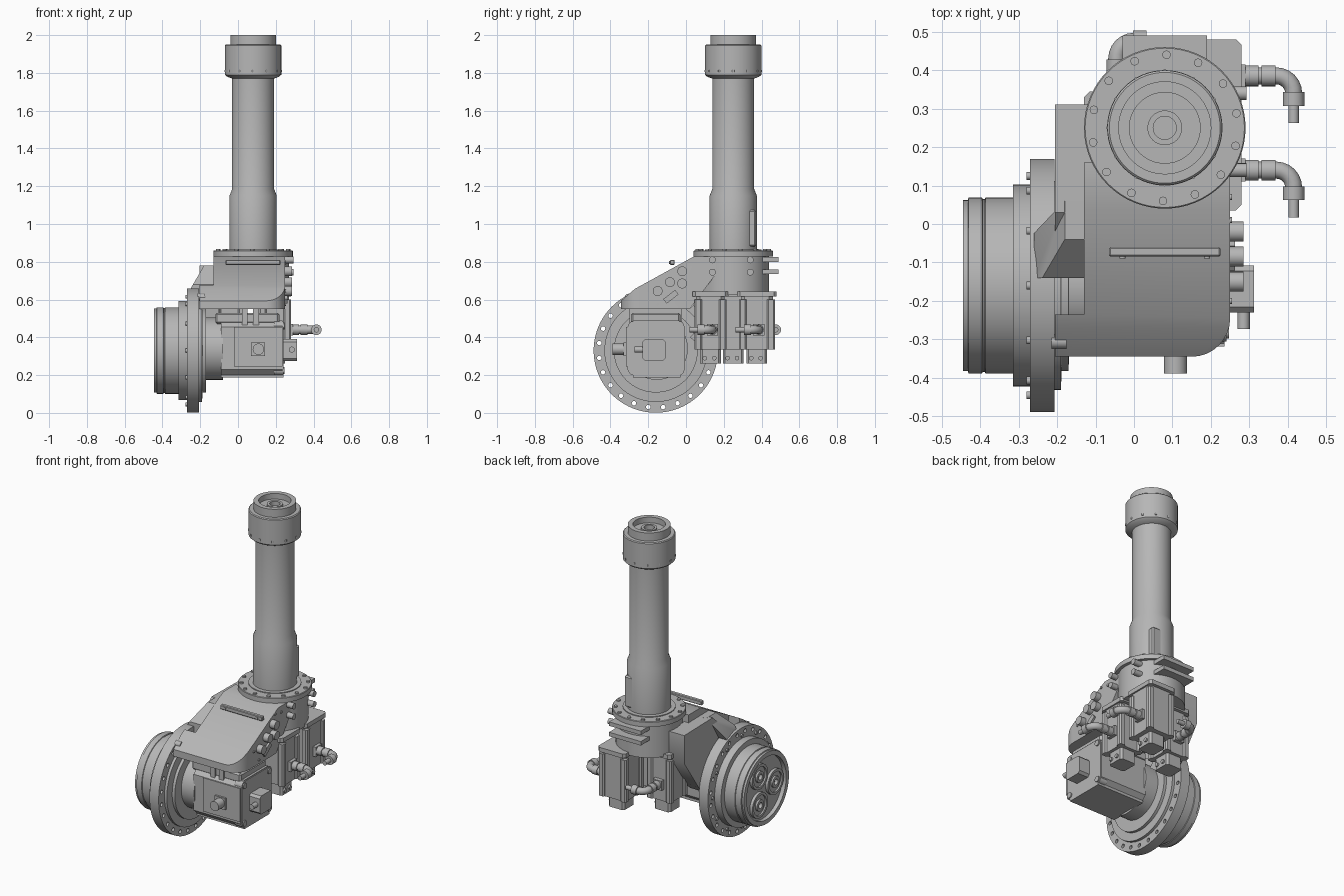
import bpy, bmesh
from math import pi, cos, sin, radians
from mathutils import Matrix, Vector

cube = bpy.data.objects.get("Cube")
if cube:
    bpy.data.objects.remove(cube, do_unlink=True)

GREY = (0.47, 0.47, 0.47, 1)
metal = bpy.data.materials.new("plain_grey_metal")
metal.use_nodes = True
metal.diffuse_color = GREY
metal.node_tree.nodes["Principled BSDF"].inputs["Base Color"].default_value = GREY


def finish(name, bm):
    bmesh.ops.recalc_face_normals(bm, faces=bm.faces)
    me = bpy.data.meshes.new(name)
    bm.to_mesh(me)
    bm.free()
    me.materials.append(metal)
    ob = bpy.data.objects.new(name, me)
    bpy.context.collection.objects.link(ob)
    smooth(ob)
    return ob


def smooth(ob):
    bpy.ops.object.select_all(action='DESELECT')
    ob.select_set(True)
    bpy.context.view_layer.objects.active = ob
    bpy.ops.object.shade_smooth_by_angle(angle=radians(35))


def box(name, lo, hi, bevel=0, axis=None, segments=1):
    """Box between two corners; bevels only edges along axis when given."""
    lo, hi = Vector(lo), Vector(hi)
    bm = bmesh.new()
    bmesh.ops.create_cube(bm, size=1, matrix=Matrix.Translation((lo + hi) / 2) @ Matrix.Diagonal((*(hi - lo), 1)))
    if bevel:
        edges = [e for e in bm.edges if axis is None or
                 abs((e.verts[0].co - e.verts[1].co)[axis]) > 1e-4]
        bmesh.ops.bevel(bm, geom=edges, offset=bevel, segments=segments, affect='EDGES', profile=0.5)
    return finish(name, bm)


def place(center, axis):
    turn = {'X': Matrix.Rotation(pi / 2, 4, 'Y'), 'Y': Matrix.Rotation(-pi / 2, 4, 'X'), 'Z': Matrix()}
    return Matrix.Translation(center) @ turn[axis]


def lathe(name, profile, matrix, steps=64):
    bm = bmesh.new()
    vs = [bm.verts.new((r, 0, h)) for r, h in profile]
    es = [bm.edges.new(p) for p in zip(vs, vs[1:])]
    bmesh.ops.spin(bm, geom=vs + es, cent=(0, 0, 0), axis=(0, 0, 1), angle=2 * pi, steps=steps)
    bmesh.ops.remove_doubles(bm, verts=bm.verts, dist=1e-5)
    bm.transform(matrix)
    return finish(name, bm)


def cylinders(name, centers, axis, radius, length, sides=16):
    """Row of equal cylinders, centred on the given points."""
    bm = bmesh.new()
    for c in centers:
        bmesh.ops.create_cone(bm, cap_ends=True, segments=sides, radius1=radius, radius2=radius,
                              depth=length, matrix=place(c, axis))
    return finish(name, bm)


def prism(name, points, axis, lo, hi, cuts=()):
    """Extruded outline, trimmed by planes given as (point, outward normal)."""
    bm = bmesh.new()
    vs = [bm.verts.new((lo, a, b) if axis == 'X' else (a, b, lo)) for a, b in points]
    face = bm.faces.new(vs)
    out = bmesh.ops.extrude_face_region(bm, geom=[face])
    step = Vector((hi - lo, 0, 0)) if axis == 'X' else Vector((0, 0, hi - lo))
    bmesh.ops.translate(bm, vec=step, verts=[g for g in out['geom'] if isinstance(g, bmesh.types.BMVert)])
    for co, no in cuts:
        cut = bmesh.ops.bisect_plane(bm, geom=bm.verts[:] + bm.edges[:] + bm.faces[:],
                                     plane_co=co, plane_no=no, clear_outer=True)
        edges = [g for g in cut['geom_cut'] if isinstance(g, bmesh.types.BMEdge)]
        bmesh.ops.contextual_create(bm, geom=edges)
    return finish(name, bm)


def ring(center, axis, radius, count, start=0.0):
    m = place(center, axis)
    return [m @ Vector((radius * cos(start + 2 * pi * i / count), radius * sin(start + 2 * pi * i / count), 0))
            for i in range(count)]


# Upright tube with collar and recessed top
CX, CY = 0.08, 0.25
lathe("upright_tube", [(0, 0.85), (0.125, 0.85), (0.125, 1.15), (0.111, 1.185), (0.111, 1.77), (0.138, 1.78),
      (0.149, 1.79), (0.149, 1.945), (0.144, 1.95), (0.121, 1.95), (0.121, 2.0), (0.092, 2.0), (0.092, 1.965),
      (0.045, 1.965), (0.045, 1.98), (0.03, 1.98), (0.03, 1.93), (0, 1.93)], place((CX, CY, 0), 'Z'))
cylinders("collar_screws", ring((CX, CY, 1.81), 'Z', 0.145, 12), 'Z', 0.007, 0.012)
box("tube_side_box", (0.085, 0.3, 0.88), (0.17, 0.37, 1.075), 0.008)

# Column housing and bolted flange
lathe("column_housing", [(0, 0.625), (0.19, 0.625), (0.19, 0.828), (0.21, 0.828), (0.21, 0.857), (0.207, 0.86),
      (0.15, 0.86), (0.15, 0.865), (0, 0.865)], place((CX, CY, 0), 'Z'))
cylinders("flange_bolts", ring((CX, CY, 0.862), 'Z', 0.19, 14, 0.2), 'Z', 0.011, 0.012)
for i, z in enumerate((0.735, 0.8)):
    box(f"back_plate_{i}", (-0.03, 0.38, z), (0.19, 0.49, z + 0.025))
cylinders("housing_side_studs", [(0.265, y, z) for y in (0.14, 0.34) for z in (0.745, 0.81)], 'X', 0.018, 0.055)

# Sloping arm body with a rounded front corner
corner = [(0.15 + 0.1 * sin(a), -0.245 - 0.1 * cos(a)) for a in (i * pi / 16 for i in range(9))]
outline = [(-0.205, -0.345)] + corner + [(0.25, 0.16), (-0.13, 0.16), (-0.13, -0.235), (-0.205, -0.235)]
prism("arm_body", outline, 'Z', 0.55, 0.827, [
    ((0, -0.07, 0.827), (0, -0.17, 0.2)),
    ((0, -0.27, 0.657), (0, -0.055, 0.1)),
    ((0, 0.02, 0.55), (0, 0.08, -0.06))])
box("arm_front_rail", (-0.065, -0.085, 0.783), (0.225, -0.06, 0.81), 0.004)
cylinders("rail_screws", [(x, -0.086, 0.797) for x in (-0.03, 0.19)], 'Y', 0.008, 0.008)
cylinders("arm_side_caps", [(0.262, -0.15, 0.645), (0.262, -0.085, 0.692), (0.262, -0.02, 0.75),
          (0.262, -0.02, 0.685)], 'X', 0.026, 0.046, 24)
cylinders("arm_corner_bolt", [(-0.195, -0.305, 0.612)], 'X', 0.019, 0.04)
cylinders("arm_side_screws", [(0.25, y, z) for y, z in ((-0.2, 0.645), (-0.15, 0.575), (0.01, 0.8), (0.07, 0.79))],
          'X', 0.008, 0.01)
clamp = box("arm_side_clamp", (0.245, -0.04, -0.015), (0.262, 0.04, 0.015))
clamp.matrix_world = Matrix.Translation((0, -0.08, 0.615)) @ Matrix.Rotation(radians(38), 4, 'X')

# Webs joining the column to the round mount
prism("side_web", [(0.31, 0.775), (0.03, 0.78), (-0.06, 0.7), (-0.02, 0.62), (0.06, 0.55), (0.07, 0.45),
                   (0.02, 0.4), (0.1, 0.34), (0.17, 0.4), (0.31, 0.6)], 'X', -0.205, -0.1)
prism("upper_web", [(0.06, 0.78), (-0.04, 0.78), (-0.14, 0.68), (-0.14, 0.6), (-0.05, 0.6)], 'X', -0.26, -0.12,
      [((-0.18, 0, 0.78), (-0.12, 0, 0.07))])

# Round mount with stepped rings and a hollow outer face
MY, MZ = -0.16, 0.33
mount = lathe("round_mount", [(0, -0.42), (0.195, -0.42), (0.195, -0.445), (0.222, -0.445), (0.222, -0.432),
              (0.229, -0.43), (0.229, -0.395), (0.225, -0.393), (0.225, -0.388), (0.229, -0.386), (0.229, -0.315),
              (0.263, -0.315), (0.263, -0.27), (0.329, -0.27), (0.329, -0.207), (0.272, -0.207), (0.272, -0.19),
              (0.222, -0.188), (0.222, -0.17), (0, -0.165)], place((0, MY, MZ), 'X'), 96)
holes = cylinders("rim_hole_cutter", ring((-0.24, MY, MZ), 'X', 0.302, 24, 0.13), 'X', 0.012, 0.2, 12)
cut = mount.modifiers.new("rim_holes", 'BOOLEAN')
cut.operation, cut.object, cut.solver = 'DIFFERENCE', holes, 'EXACT'
bpy.context.view_layer.objects.active = mount
bpy.ops.object.modifier_apply(modifier=cut.name)
bpy.data.objects.remove(holes, do_unlink=True)
smooth(mount)
for i, c in enumerate(ring((0, MY, MZ), 'X', 0.103, 3, pi / 6)):
    lathe(f"mount_gear_{i}", [(0.078, -0.415), (0.078, -0.438), (0.062, -0.438), (0.062, -0.428), (0.035, -0.428),
          (0.035, -0.44), (0.018, -0.44), (0.018, -0.415)], place(c, 'X'), 32)
cylinders("mount_ring_bolts", ring((-0.272, MY, MZ), 'X', 0.285, 12), 'X', 0.01, 0.014)

# Horizontal drive motor below the arm
cylinders("drive_adapter", [(-0.13, -0.155, 0.34)], 'X', 0.165, 0.1, 48)
box("drive_body", (-0.09, -0.31, 0.195), (0.235, -0.005, 0.49), 0.035, 0)
box("drive_front_pad", (-0.02, -0.318, 0.245), (0.235, -0.3, 0.455))
box("drive_base", (-0.09, -0.28, 0.188), (0.24, -0.03, 0.23))
box("drive_end_plate", (0.19, -0.305, 0.2), (0.24, -0.01, 0.485), 0.025, 0, 4)
box("drive_top_block", (-0.12, -0.29, 0.47), (0.22, -0.03, 0.53), 0.01)
for i, x in enumerate((0.02, 0.08)):
    box(f"drive_rib_{i}", (x, -0.3, 0.45), (x + 0.03, -0.02, 0.552))
cylinders("drive_end_bolts", [(0.24, y, z) for y in (-0.28, -0.035) for z in (0.225, 0.46)], 'X', 0.018, 0.014)
box("drive_terminal_box", (0.235, -0.23, 0.275), (0.312, -0.108, 0.39), 0.014, 0)
cylinders("terminal_gland", [(0.285, -0.25, 0.335)], 'Y', 0.016, 0.045)
box("drive_connector_base", (0.07, -0.33, 0.3), (0.142, -0.3, 0.372))
cylinders("drive_connector", [(0.108, -0.355, 0.337)], 'Y', 0.03, 0.066, 24)


def elbow(name, matrix):
    """Plug with a bent hose end: leaves along local +x, turns to local -y."""
    box(name + "_base", (-0.02, -0.03, -0.03), (0.015, 0.03, 0.03)).matrix_world = matrix
    cylinders(name + "_collars", [(0.03, 0, 0), (0.075, 0, 0)], 'X', 0.027, 0.036, 24).matrix_world = matrix
    cu = bpy.data.curves.new(name + "_bend", 'CURVE')
    cu.dimensions, cu.bevel_depth, cu.bevel_resolution, cu.use_fill_caps = '3D', 0.022, 4, True
    path = [(0.0, 0)] + [(0.095 + 0.045 * sin(a), -0.045 + 0.045 * cos(a))
                         for a in (i * pi / 12 for i in range(7))] + [(0.14, -0.07)]
    sp = cu.splines.new('POLY')
    sp.points.add(len(path) - 1)
    for p, (x, y) in zip(sp.points, path):
        p.co = (x, y, 0, 1)
    cu.materials.append(metal)
    ob = bpy.data.objects.new(name + "_bend", cu)
    bpy.context.collection.objects.link(ob)
    ob.matrix_world = matrix
    cylinders(name + "_nut", [(0.14, -0.06, 0)], 'Y', 0.028, 0.036, 24).matrix_world = matrix
    cylinders(name + "_pin", [(0.14, -0.095, 0)], 'Y', 0.014, 0.055).matrix_world = matrix


# Three upright motors hanging under the column
for name, x, y, half, side in (("front_motor", 0.195, 0.13, 0.085, 0), ("back_motor", 0.185, 0.375, 0.095, 0),
                               ("inner_motor", -0.045, 0.25, 0.085, 1)):
    box(name + "_flange", (x - half, y - half - 0.01, 0.615), (x + half, y + half + 0.01, 0.642), 0.015, 2)
    box(name + "_body", (x - half + .01, y - half + .01, 0.335), (x + half - .01, y + half - .01, 0.62), 0.02, 2)
    for sx in (-1, 1):
        for sy in (-1, 1):
            px, py = x + sx * (half - 0.02), y + sy * (half - 0.02)
            box(name + "_corner_post", (px - 0.02, py - 0.02, 0.335), (px + 0.02, py + 0.02, 0.6), 0.008, 2)
    box(name + "_foot", (x - 0.055, y - 0.055, 0.262), (x + 0.055, y + 0.055, 0.34), 0.012, 2)
    cylinders(name + "_foot_stud", [(x + 0.05, y - 0.03, 0.29), (x + 0.05, y + 0.02, 0.29)], 'X', 0.012, 0.03)
    turn = Matrix.Rotation(side * pi / 2, 4, 'Z')
    start = (x, y + half, 0.44) if side else (0.275, y + 0.01, 0.44)
    elbow(name + "_plug", Matrix.Translation(start) @ turn)
